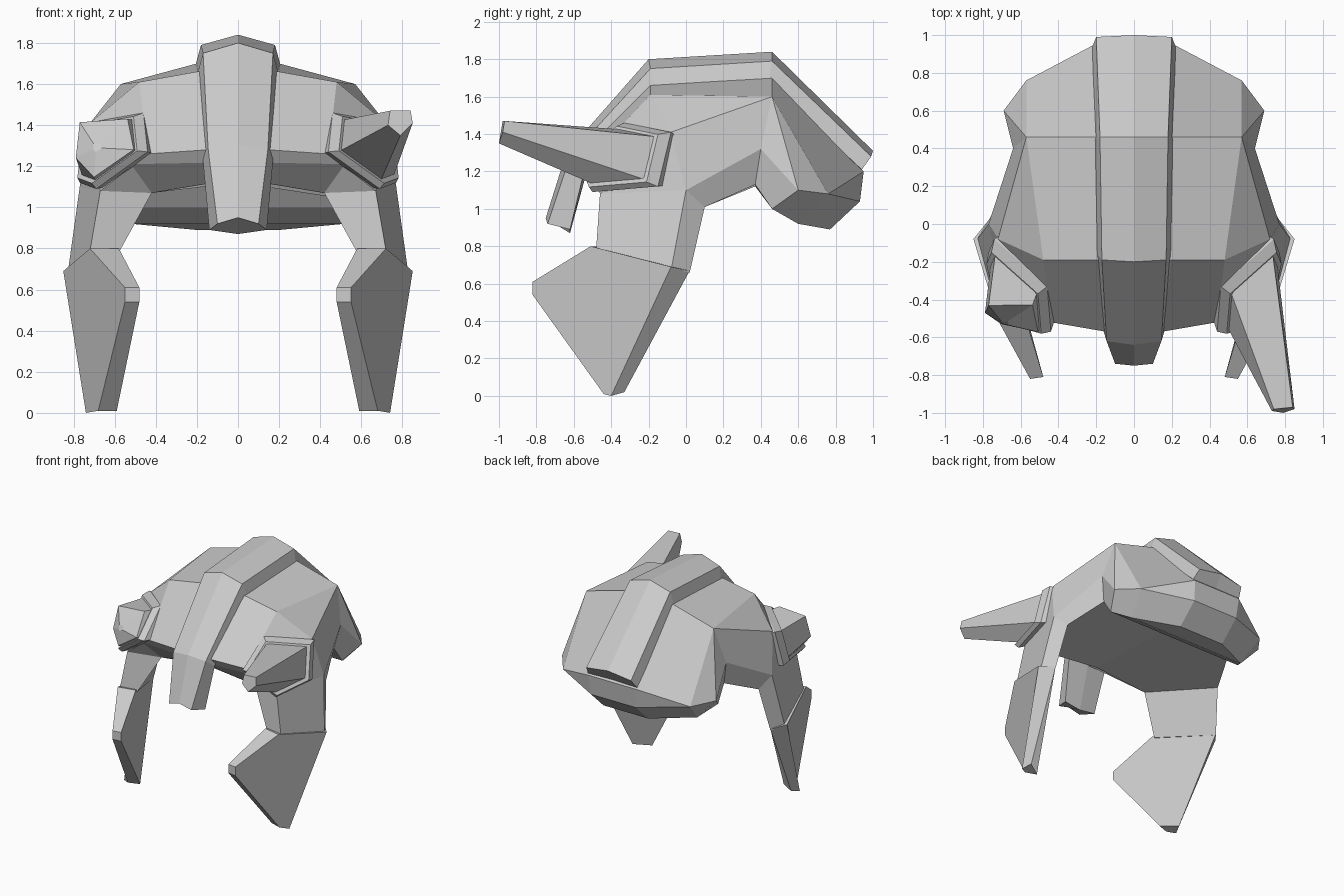
import bpy
import bmesh
from mathutils import Vector

default_cube = bpy.data.objects.get("Cube")
if default_cube:
    bpy.data.objects.remove(default_cube, do_unlink=True)

# One plain grey metal for the whole helmet
metal = bpy.data.materials.new("grey_metal")
metal.use_nodes = True
grey = (0.6, 0.6, 0.6, 1)
metal.diffuse_color = grey
metal.node_tree.nodes["Principled BSDF"].inputs["Base Color"].default_value = grey


def make_object(name, points, faces, mirrored=True, outward_from=None):
    """Flat shaded mesh; a half body is turned to face away from a point."""
    bm = bmesh.new()
    verts = [bm.verts.new(p) for p in points]
    for face in faces:
        bm.faces.new([verts[i] for i in face])
    bmesh.ops.recalc_face_normals(bm, faces=bm.faces)
    if outward_from:
        centre = Vector(outward_from)
        facing = sum(f.normal.dot(f.calc_center_median() - centre) for f in bm.faces)
        if facing < 0:
            bmesh.ops.reverse_faces(bm, faces=bm.faces)
    mesh = bpy.data.meshes.new(name)
    bm.to_mesh(mesh)
    bm.free()
    mesh.materials.append(metal)
    obj = bpy.data.objects.new(name, mesh)
    bpy.context.scene.collection.objects.link(obj)
    if mirrored:
        mirror = obj.modifiers.new("mirror", 'MIRROR')
        mirror.use_clip = True
        mirror.merge_threshold = 0.001
    return obj


def loft(name, rings, closed=True, mirrored=True):
    """Skin matching rings and cap both ends."""
    count = len(rings[0])
    points = [p for ring in rings for p in ring]
    faces = [tuple(range(count)), tuple(range(len(points) - count, len(points)))]
    for r in range(len(rings) - 1):
        for i in range(count if closed else count - 1):
            j = (i + 1) % count
            a, b = r * count, (r + 1) * count
            faces.append((a + i, a + j, b + j, b + i))
    return make_object(name, points, faces, mirrored)


# Dome: half body from named corners, closed underneath
corners = {
    "brow_mid": (0, -0.57, 1.28),
    "brow_in": (0.15, -0.57, 1.28),
    "brow_out": (0.44, -0.52, 1.26),
    "front_mid": (0, -0.19, 1.66),
    "front_in": (0.2, -0.19, 1.66),
    "front_out": (0.48, -0.19, 1.61),
    "crown_mid": (0, 0.46, 1.7),
    "crown_in": (0.2, 0.46, 1.7),
    "crown_out": (0.57, 0.46, 1.6),
    "temple": (0.72, -0.08, 1.41),
    "cheek_front": (0.67, -0.46, 1.08),
    "cheek_back": (0.77, 0, 1.1),
    "notch": (0.64, 0.4, 1.32),
    "neck_side": (0.69, 0.6, 1.1),
    "neck_corner": (0.57, 0.76, 1.08),
    "nape_in": (0.21, 0.95, 1.2),
    "nape_mid": (0, 0.95, 1.2),
    "cheek_rim": (0.72, 0.1, 1.01),
    "notch_rim": (0.6, 0.37, 1.13),
    "side_rim": (0.61, 0.46, 1.0),
    "corner_rim": (0.52, 0.6, 0.92),
    "nape_low": (0.2, 0.93, 1.04),
    "nape_low_mid": (0, 0.93, 1.04),
    "nape_rim": (0.2, 0.77, 0.89),
    "nape_rim_mid": (0, 0.77, 0.89),
    "brow_low_mid": (0, -0.54, 1.22),
    "brow_low": (0.52, -0.49, 1.21),
    "brow_back_mid": (0, -0.42, 1.14),
    "brow_back": (0.42, -0.38, 1.07),
    "ceiling_mid": (0, 0.37, 1.12),
    "neck_wall_mid": (0, 0.46, 1.0),
    "neck_base_mid": (0, 0.6, 0.92),
}
dome_faces = [
    "brow_mid brow_in front_in front_mid",
    "brow_in brow_out front_out front_in",
    "front_mid front_in crown_in crown_mid",
    "front_in front_out crown_out crown_in",
    "brow_out cheek_front temple front_out",
    "front_out temple crown_out",
    "temple cheek_back notch crown_out",
    "temple cheek_front cheek_back",
    "crown_mid crown_in nape_in nape_mid",
    "crown_in crown_out neck_corner nape_in",
    "crown_out neck_side neck_corner",
    "crown_out notch neck_side",
    "cheek_back cheek_rim notch_rim notch",
    "notch notch_rim side_rim neck_side",
    "neck_side side_rim corner_rim neck_corner",
    "nape_in neck_corner nape_low",
    "nape_mid nape_in nape_low nape_low_mid",
    "neck_corner corner_rim nape_rim nape_low",
    "nape_low nape_rim nape_rim_mid nape_low_mid",
    # brow edge and underside
    "brow_mid brow_in brow_out brow_low brow_low_mid",
    "brow_out cheek_front brow_low",
    "brow_low_mid brow_low brow_back brow_back_mid",
    "brow_low cheek_front brow_back",
    "brow_back cheek_front cheek_back cheek_rim",
    "brow_back_mid brow_back cheek_rim notch_rim ceiling_mid",
    "ceiling_mid notch_rim side_rim neck_wall_mid",
    "neck_wall_mid side_rim corner_rim neck_base_mid",
    "neck_base_mid corner_rim nape_rim nape_rim_mid",
]
index = {key: i for i, key in enumerate(corners)}
make_object("dome", list(corners.values()),
            [[index[key] for key in face.split()] for face in dome_faces],
            outward_from=(0, 0.1, 1.3))

# Crest and nose guard: half sections of ridge, edge, base and inner middle
loft("crest", [
    [(0, -0.75, 0.95), (0.1, -0.74, 0.92), (0.14, -0.62, 0.89), (0, -0.62, 0.87)],
    [(0, -0.64, 1.3), (0.145, -0.62, 1.28), (0.17, -0.54, 1.22), (0, -0.53, 1.2)],
    [(0, -0.2, 1.8), (0.17, -0.19, 1.75), (0.2, -0.16, 1.64), (0, -0.14, 1.6)],
    [(0, 0.46, 1.84), (0.18, 0.46, 1.79), (0.21, 0.44, 1.68), (0, 0.42, 1.64)],
    [(0, 1.0, 1.31), (0.2, 0.99, 1.28), (0.22, 0.94, 1.21), (0, 0.9, 1.16)],
], closed=False)

# Cheek guards: upper strap and lower blade
loft("cheek_strap", [
    [corners["cheek_front"], corners["cheek_back"], corners["cheek_rim"], corners["brow_back"]],
    [(0.72, -0.48, 0.79), (0.83, -0.08, 0.67), (0.77, 0.02, 0.66), (0.58, -0.46, 0.78)],
])
loft("cheek_blade", [
    [(0.72, -0.51, 0.8), (0.55, -0.82, 0.61), (0.55, -0.82, 0.54),
     (0.68, -0.44, 0.01), (0.74, -0.4, 0), (0.85, -0.08, 0.69)],
    [(0.58, -0.48, 0.8), (0.48, -0.81, 0.61), (0.48, -0.81, 0.54),
     (0.59, -0.41, 0.01), (0.71, -0.33, 0.02), (0.77, 0.02, 0.67)],
])

# Horn sockets: five-sided plates with a bevelled outer rim
socket = [Vector(p) for p in [(0.74, -0.08, 1.41), (0.77, -0.15, 1.12), (0.69, -0.5, 1.09),
                              (0.44, -0.57, 1.27), (0.46, -0.33, 1.46)]]
middle = sum(socket, Vector()) / len(socket)
out = Vector((0.55, -0.75, 0.1)).normalized()


def socket_ring(size, push):
    return [middle + (p - middle) * size + out * push for p in socket]


loft("horn_socket", [socket_ring(0.85, -0.12), socket_ring(1, 0), socket_ring(0.88, 0.05)])

# Horns: the left one is whole, the right one is snapped off to a ragged peak
root = socket_ring(0.8, 0.03)
tip = [Vector(p) for p in [(0.84, -0.97, 1.47), (0.85, -0.98, 1.41), (0.79, -1, 1.35),
                           (0.73, -0.99, 1.4), (0.74, -0.98, 1.47)]]
loft("left_horn", [root, tip], mirrored=False)
break_at = [0.34, 0.34, 0.08, 0.06, 0.12]
stump = [a.lerp(b, t) for a, b, t in zip(root, tip, break_at)]
peak = Vector((0.69, -0.53, 1.29))
ragged = [p.lerp(peak, 0.85) for p in stump]
flip = Vector((-1, 1, 1))
loft("right_horn_stump", [[p * flip for p in ring] for ring in (root, stump, ragged)],
     mirrored=False)
